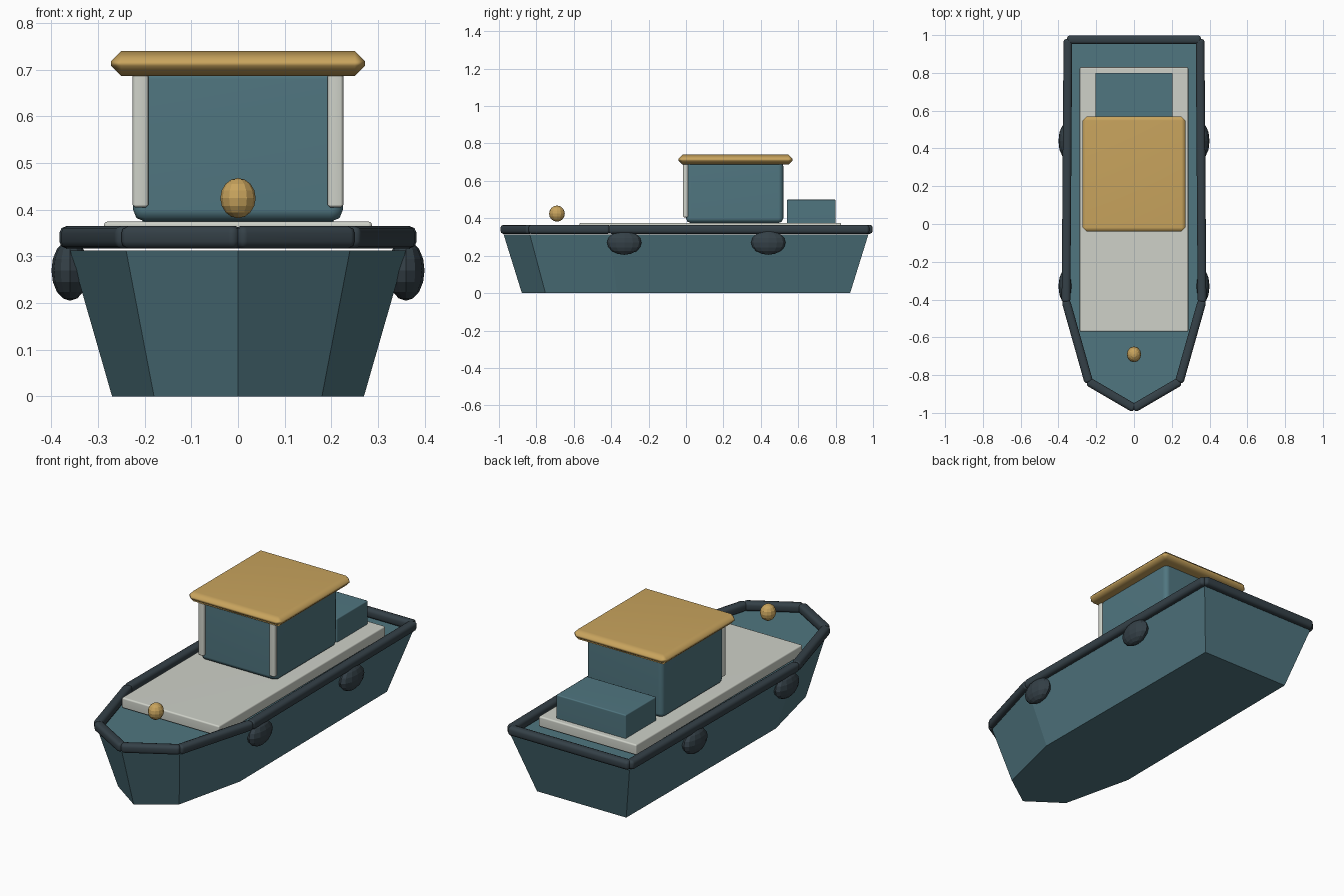
import bpy
import bmesh
import math
from mathutils import Vector

old = bpy.data.objects.get("Cube")
if old:
    bpy.data.objects.remove(old, do_unlink=True)


def material(name, rgb):
    m = bpy.data.materials.new(name)
    m.use_nodes = True
    m.diffuse_color = (*rgb, 1)
    m.node_tree.nodes["Principled BSDF"].inputs["Base Color"].default_value = (*rgb, 1)
    return m


TEAL = material("teal paint", (0.08, 0.18, 0.215))
DARK = material("dark rubber", (0.035, 0.052, 0.064))
CREAM = material("off white", (0.62, 0.64, 0.58))
GOLD = material("golden wood", (0.58, 0.37, 0.11))


def finish(bm, name, mat, smooth=True):
    bmesh.ops.recalc_face_normals(bm, faces=bm.faces)
    for f in bm.faces:
        f.smooth = smooth
    mesh = bpy.data.meshes.new(name)
    bm.to_mesh(mesh)
    bm.free()
    mesh.materials.append(mat)
    obj = bpy.data.objects.new(name, mesh)
    bpy.context.collection.objects.link(obj)
    return obj


def box(name, mat, center, size, bevel, segments=1, turn=0):
    """Box with softened edges, turned about z."""
    bm = bmesh.new()
    bmesh.ops.create_cube(bm, size=1)
    bmesh.ops.scale(bm, vec=size, verts=bm.verts)
    bmesh.ops.bevel(bm, geom=bm.edges[:], offset=bevel, segments=segments,
                    profile=0.5, affect='EDGES')
    obj = finish(bm, name, mat)
    obj.location = center
    obj.rotation_euler.z = turn
    # Weighted normals keep the large faces flat and the edges soft
    obj.modifiers.new("flat_faces", 'WEIGHTED_NORMAL')
    return obj


def ball(name, mat, center, radii):
    bm = bmesh.new()
    bmesh.ops.create_uvsphere(bm, u_segments=12, v_segments=8, radius=1)
    bmesh.ops.scale(bm, vec=radii, verts=bm.verts)
    obj = finish(bm, name, mat, smooth=False)
    obj.location = center
    return obj


# Hull: deck outline tapered down to the flat bottom
half = [(0.24, -0.835), (0.36, -0.41), (0.35, 0.975)]
outline = [(0, -0.975)] + half + [(-x, y) for x, y in reversed(half)]
DECK = 0.313
bm = bmesh.new()
top = [bm.verts.new((x, y, DECK)) for x, y in outline]
bottom = [bm.verts.new((x * 0.75, y * 0.9, 0)) for x, y in outline]
bm.faces.new(top)
bm.faces.new(bottom)
for i in range(len(outline)):
    j = (i + 1) % len(outline)
    bm.faces.new((top[i], top[j], bottom[j], bottom[i]))
finish(bm, "hull", TEAL, smooth=False)

# Rubbing rail: one bar along each side of the outline
for i, start in enumerate(outline):
    a, b = Vector(start), Vector(outline[(i + 1) % len(outline)])
    d, mid = b - a, (a + b) / 2
    box(f"rail_{i + 1}", DARK, (mid.x, mid.y, 0.341),
        (d.length + 0.01, 0.046, 0.048), 0.015, 2, math.atan2(d.y, d.x))

# Deck slab, cabin, engine box and roof
box("deck_slab", CREAM, (0, 0.13, 0.347), (0.575, 1.4, 0.056), 0.008, 2)
box("cabin", TEAL, (0, 0.26, 0.54), (0.45, 0.52, 0.33), 0.025, 2)
box("engine_box", TEAL, (0, 0.67, 0.435), (0.41, 0.26, 0.13), 0.006, 2)
box("roof", GOLD, (0, 0.265, 0.7135), (0.545, 0.61, 0.054), 0.022)

# Cabin posts and side fenders, mirrored left and right
for side, sx in (("left", 1), ("right", -1)):
    box(f"post_{side}", CREAM, (sx * 0.209, -0.002, 0.55), (0.034, 0.028, 0.29), 0.006)
    for place, y in (("front", -0.33), ("rear", 0.44)):
        ball(f"fender_{place}_{side}", DARK, (sx * 0.36, y, 0.27), (0.04, 0.092, 0.065))

# Bow lamp
ball("bow_lamp", GOLD, (0, -0.69, 0.425), (0.038, 0.042, 0.043))
